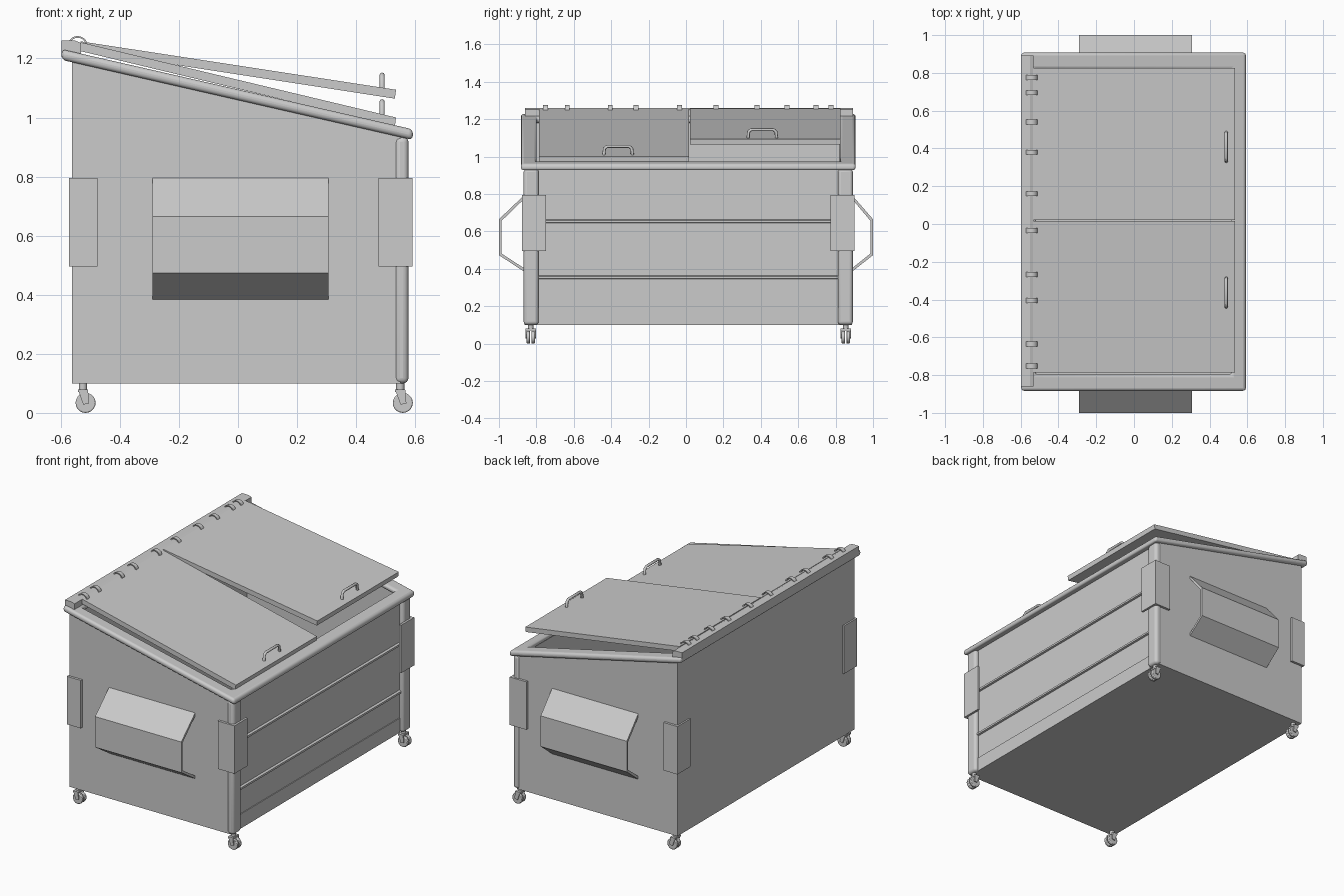
import bpy, bmesh, math
from mathutils import Vector, Matrix

if "Cube" in bpy.data.objects:
    bpy.data.objects.remove(bpy.data.objects["Cube"])

C = 0.012            # middle of the bin in y
HALF = 0.875         # half length of the body
SLOPE = -0.228       # fall of the rim per unit x


def rim_z(x):
    return 1.077 + SLOPE * x


def finish(name, bm, bevel=0, segs=2, smooth=False):
    bmesh.ops.recalc_face_normals(bm, faces=bm.faces)
    me = bpy.data.meshes.new(name)
    bm.to_mesh(me)
    bm.free()
    ob = bpy.data.objects.new(name, me)
    bpy.context.collection.objects.link(ob)
    if bevel:
        m = ob.modifiers.new("bevel", 'BEVEL')
        m.width, m.segments, m.limit_method = bevel, segs, 'ANGLE'
    if smooth:
        bpy.context.view_layer.objects.active = ob
        ob.select_set(True)
        bpy.ops.object.shade_smooth_by_angle(angle=math.radians(40))
        ob.select_set(False)
    return ob


def prism(name, pts, a, b, axis='y', **kw):
    """Extrude a profile: (x,z) along y, (y,z) along x, (x,y) along z."""
    place = {'y': lambda p, t: (p[0], t, p[1]),
             'x': lambda p, t: (t, p[0], p[1]),
             'z': lambda p, t: (p[0], p[1], t)}[axis]
    bm = bmesh.new()
    f = bm.faces.new([bm.verts.new(place(p, a)) for p in pts])
    r = bmesh.ops.extrude_face_region(bm, geom=[f])
    d = Vector(place((0, 0), b - a))
    bmesh.ops.translate(bm, vec=d, verts=[v for v in r['geom'] if isinstance(v, bmesh.types.BMVert)])
    return finish(name, bm, **kw)


def box(name, x0, x1, y0, y1, z0, z1, **kw):
    return prism(name, [(x0, y0), (x1, y0), (x1, y1), (x0, y1)], z0, z1, 'z', **kw)


def tube(name, pts, r):
    cu = bpy.data.curves.new(name, 'CURVE')
    cu.dimensions, cu.bevel_depth, cu.bevel_resolution, cu.use_fill_caps = '3D', r, 2, True
    sp = cu.splines.new('POLY')
    sp.points.add(len(pts) - 1)
    for p, q in zip(sp.points, pts):
        p.co = (*q, 1)
    ob = bpy.data.objects.new(name, cu)
    bpy.context.collection.objects.link(ob)
    return ob


# hollow body with open sloping top
XB, XF = -0.562, 0.55
bm = bmesh.new()
rings = []
for y in (C - HALF, C + HALF):
    rings.append([bm.verts.new((x, y, z)) for x, z in
                  ((XB, 0.1), (XF, 0.1), (XF, rim_z(XF)), (XB, rim_z(XB)))])
a, b = rings
bm.faces.new(a)
bm.faces.new(b[::-1])
for i in (0, 1, 3):
    j = (i + 1) % 4
    bm.faces.new((a[i], b[i], b[j], a[j]))
body = finish("bin_body", bm)
m = body.modifiers.new("walls", 'SOLIDIFY')
m.thickness, m.offset = 0.02, -1

# ribs across the front panel
for i, z in enumerate((0.655, 0.355)):
    prism(f"front_rib_{i}", [(XF - .005, z - .012), (XF + .012, z - .008), (XF + .012, z + .004),
                             (XF - .005, z + .012)], C - .8, C + .8)
box("front_kick_strip", XF - .005, XF + .005, C - .8, C + .8, 0.1, 0.19)

# rounded rim frame around the opening
bm = bmesh.new()
outer = [(-.597, -.895), (.592, -.895), (.592, .895), (-.597, .895)]
inner = [(-.52, -.81), (.515, -.81), (.515, .81), (-.52, .81)]
L = [[bm.verts.new((x, C + y, rim_z(x) + dz)) for x, y in ring]
     for ring, dz in ((outer, -.018), (outer, .018), (inner, .018), (inner, -.018))]
for k in range(4):
    for i in range(4):
        j = (i + 1) % 4
        n = (k + 1) % 4
        bm.faces.new((L[k][i], L[k][j], L[n][j], L[n][i]))
finish("top_rim", bm, bevel=.015, segs=4, smooth=True)

for s in (-1, 1):
    side = "left" if s < 0 else "right"
    Y = lambda v: C + s * v
    # front corner posts
    ya, yb = sorted((Y(.80), Y(.88)))
    box(f"{side}_post", .53, .577, ya, yb, .1, .935, bevel=.018, segs=4, smooth=True)
    # corner guards, L shaped
    for nm, xo, d in (("front", .59, -1), ("back", -.572, 1)):
        w = .115 if d < 0 else .097
        x1, t = xo + d * w, d * .014
        pts = [(xo, Y(.89)), (x1, Y(.89)), (x1, Y(.872)), (xo + t, Y(.872)),
               (xo + t, Y(.76)), (xo, Y(.76))]
        prism(f"{side}_{nm}_guard", pts, .495, .795, 'z')
    # folded sheet fork sleeve, open at both ends
    end = 1.0 * s
    w, t = Y(.87), .014
    pts = [(w, .80), (end, .665), (end, .473), (w, .38),
           (w, .38 + t * 1.3), (end - s * t, .473 + t * .6),
           (end - s * t, .665 - t * .6), (w, .80 - t * 1.4)]
    prism(f"{side}_fork_sleeve", pts, -.29, .307, 'x')
    # casters
    for nm, cx in (("front", .558), ("back", -.516)):
        cy, n = Y(.842), f"{side}_{nm}_caster"
        for h in (-1, 1):
            bm = bmesh.new()
            bmesh.ops.create_cone(bm, cap_ends=True, segments=20, radius1=.034, radius2=.034, depth=.018,
                                  matrix=Matrix.Translation((cx, cy + h * .013, .034))
                                  @ Matrix.Rotation(math.pi / 2, 4, 'X'))
            finish(n + "_wheel", bm, bevel=.004, smooth=True)
            y0 = cy + h * .026
            prism(n + "_fork", [(cx - .026, .08), (cx + .008, .08), (cx + .012, .032), (cx - .008, .028)],
                  y0 - .003, y0 + .003)
        box(n + "_yoke", cx - .026, cx + .008, cy - .029, cy + .029, .07, .08)
        bm = bmesh.new()
        bmesh.ops.create_cone(bm, cap_ends=True, segments=16, radius1=.014, radius2=.014, depth=.03,
                              matrix=Matrix.Translation((cx - .009, cy, .09)))
        finish(n + "_stem", bm, smooth=True)

# hinge bar along the back edge
prism("hinge_bar", [(-.597, 1.205), (-.532, 1.195), (-.532, 1.252), (-.55, 1.26), (-.597, 1.26),
                    ][:5], C - .872, C + .88)

# two lids, one closed and one propped slightly open, each with a handle
for nm, y0, y1, zb, zf, hy in (("closed", -.785, .017, 1.255, 1.0, -.363), ("raised", .021, .827, 1.258, 1.094, .408)):
    xb, xf, t = -.534, .535, .03
    prism(f"{nm}_lid", [(xb, zb), (xf, zf), (xf - .004, zf - t), (xb, zb - t)], y0, y1)
    hx = .488
    z = zb + (zf - zb) * (hx - xb) / (xf - xb)
    w = .077
    tube(f"{nm}_lid_handle", [(hx, hy - w, z - .01), (hx, hy - w + .004, z + .032), (hx, hy - w + .018, z + .043),
                              (hx, hy + w - .018, z + .043), (hx, hy + w - .004, z + .032),
                              (hx, hy + w, z - .01)], .0085)

# hinge straps arching over the bar
for i, y in enumerate((-.752, -.635, -.405, -.267, -.035, .16, .38, .54, .695, .775)):
    arc = lambda r: [(-.543 + r * math.cos(k * math.pi / 10), 1.242 + r * math.sin(k * math.pi / 10))
                     for k in range(11)]
    prism(f"hinge_strap_{i}", arc(.034) + arc(.028)[::-1], y - .013, y + .013, smooth=True)
